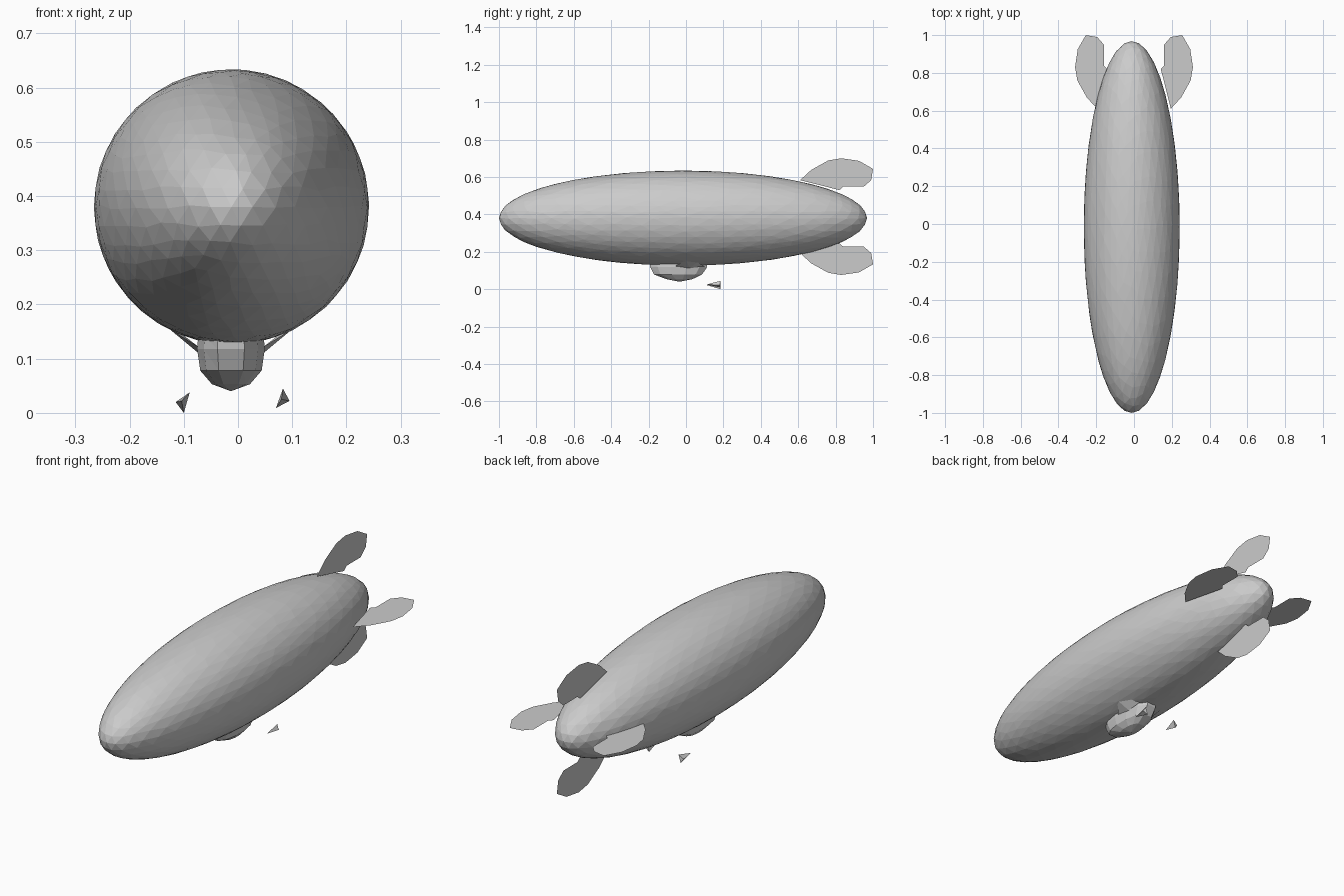
import bpy, bmesh, math, random
from mathutils import Vector, Matrix

random.seed(4)
if "Cube" in bpy.data.objects:
    bpy.data.objects.remove(bpy.data.objects["Cube"])

grey = bpy.data.materials.new("light_grey")
grey.use_nodes = True
tint = (0.6, 0.6, 0.6, 1)
grey.diffuse_color = tint
grey.node_tree.nodes["Principled BSDF"].inputs["Base Color"].default_value = tint


def finish(name, bm):
    """Turn a bmesh into a flat shaded grey object."""
    mesh = bpy.data.meshes.new(name)
    bm.to_mesh(mesh)
    bm.free()
    mesh.materials.append(grey)
    obj = bpy.data.objects.new(name, mesh)
    bpy.context.collection.objects.link(obj)
    return obj


def from_faces(name, points, faces):
    bm = bmesh.new()
    verts = [bm.verts.new(p) for p in points]
    for face in faces:
        bm.faces.new([verts[i] for i in face])
    if len(faces) > 3:
        bmesh.ops.recalc_face_normals(bm, faces=bm.faces)
    return finish(name, bm)


# Hull: long faceted ellipsoid with slightly irregular facets
bm = bmesh.new()
bmesh.ops.create_icosphere(bm, subdivisions=4, radius=1)
for v in bm.verts:
    if abs(v.co.y) < 0.97:
        v.co += Vector([random.uniform(-0.018, 0.018) for _ in range(3)])
    v.co.normalize()
    v.co = Vector((v.co.x * 0.254, v.co.y * 0.984, v.co.z * 0.254))
    v.co += Vector((-0.012, -0.016, 0.38))
finish("hull", bm)

# Tail fins: one flat outline (distance along hull, distance from axis), turned four ways
outline = [(0.61, 0.195), (0.67, 0.25), (0.76, 0.30), (0.83, 0.312), (0.925, 0.298),
           (1.0, 0.255), (0.99, 0.195), (0.95, 0.16), (0.84, 0.16), (0.82, 0.142)]
for i, name in enumerate(["left_fin", "top_fin", "right_fin", "bottom_fin"]):
    turn = Matrix.Rotation(-i * math.pi / 2, 3, 'Y')
    points = [turn @ Vector((r, y, 0)) + Vector((0, 0, 0.388)) for y, r in outline]
    from_faces(name, points, [range(len(points))])

# Gondola: low-poly bowl lofted from rings (height, half width, back y, front y)
rings = [(0.14, 0.062, 0.12, -0.2), (0.118, 0.064, 0.118, -0.197),
         (0.078, 0.058, 0.09, -0.175), (0.053, 0.036, 0.035, -0.105)]
SIDES = 12
bm = bmesh.new()
loops = []
for z, half, back, front in rings:
    mid, length = (back + front) / 2, (back - front) / 2
    loop = []
    for k in range(SIDES):
        a = math.tau * (k + 0.5) / SIDES
        # Slightly squared ellipse
        x = math.copysign(abs(math.cos(a)) ** 0.7, math.cos(a)) * half
        loop.append(bm.verts.new((x - 0.013, math.sin(a) * length + mid, z)))
    loops.append(loop)
keel = bm.verts.new((-0.013, -0.035, 0.04))
for upper, lower in zip(loops, loops[1:]):
    for k in range(SIDES):
        n = (k + 1) % SIDES
        bm.faces.new((upper[k], upper[n], lower[n]))
        bm.faces.new((upper[k], lower[n], lower[k]))
for k in range(SIDES):
    bm.faces.new((loops[-1][k], loops[-1][(k + 1) % SIDES], keel))
bmesh.ops.recalc_face_normals(bm, faces=bm.faces)
finish("gondola", bm)

for side, word in ((1, "left"), (-1, "right")):
    # Flared bracket joining gondola and hull
    points = [(side * x - 0.013, y, z) for x, y, z in
              [(0.115, 0.0, 0.156), (0.06, -0.06, 0.122), (0.062, 0.02, 0.112),
               (0.06, 0.1, 0.122), (0.09, 0.06, 0.145)]]
    from_faces(word + "_bracket", points, [(0, 1, 2), (0, 2, 4), (4, 2, 3)])

# Small engine wedges hanging below, pointing forward
wedge_faces = [(0, 1, 2), (0, 2, 3), (0, 3, 1), (1, 3, 2)]
from_faces("left_engine", [(0.08, 0.11, 0.025), (0.083, 0.185, 0.045),
                           (0.095, 0.18, 0.022), (0.07, 0.185, 0.009)], wedge_faces)
from_faces("right_engine", [(-0.104, 0.11, 0.022), (-0.089, 0.185, 0.038),
                            (-0.1, 0.185, 0.0), (-0.115, 0.18, 0.02)], wedge_faces)
